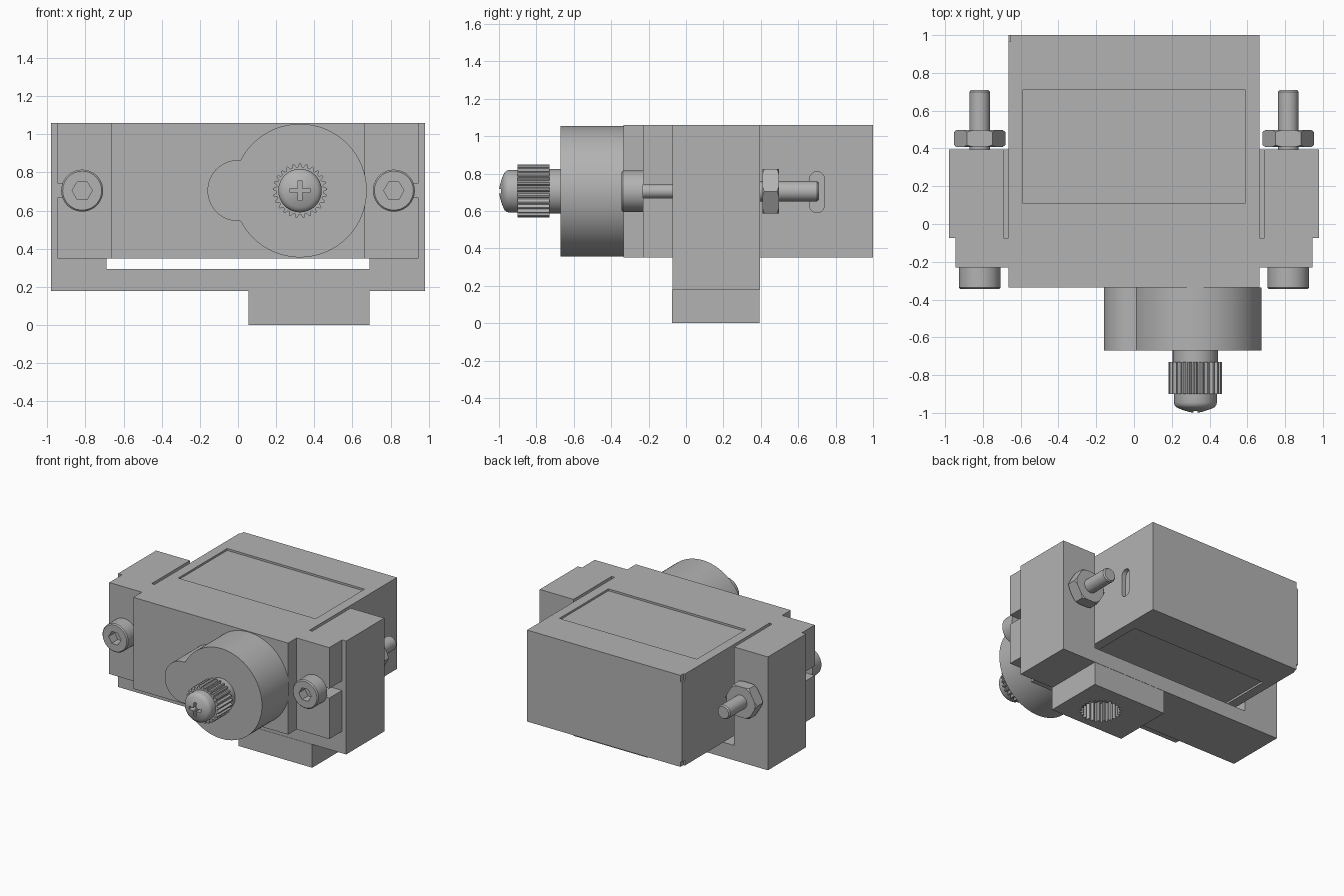
import bpy, bmesh
from math import sin, cos, pi, asin

old = bpy.data.objects.get("Cube")
if old:
    bpy.data.objects.remove(old, do_unlink=True)

GREY = (0.45, 0.45, 0.45, 1)
grey = bpy.data.materials.new("plain grey")
grey.use_nodes = True
grey.diffuse_color = GREY
for node in grey.node_tree.nodes:
    if node.type == "BSDF_PRINCIPLED":
        node.inputs["Base Color"].default_value = GREY

AXIS_Z = 0.705    # height of the shaft and the screws
SHAFT_X = 0.325
parts = []


def finish(name, bm):
    bmesh.ops.recalc_face_normals(bm, faces=bm.faces)
    mesh = bpy.data.meshes.new(name)
    bm.to_mesh(mesh)
    bm.free()
    mesh.materials.append(grey)
    obj = bpy.data.objects.new(name, mesh)
    bpy.context.collection.objects.link(obj)
    parts.append(obj)
    return obj


def loft(name, rings):
    """Skin equal-length loops of points and cap both ends."""
    bm = bmesh.new()
    loops = [[bm.verts.new(p) for p in ring] for ring in rings]
    for a, b in zip(loops, loops[1:]):
        for i in range(len(a)):
            j = (i + 1) % len(a)
            bm.faces.new((a[i], a[j], b[j], b[i]))
    bm.faces.new(loops[0])
    bm.faces.new(loops[-1])
    return finish(name, bm)


def prism(name, outline, lo, hi, axis="y"):
    place = {"x": lambda u, v, t: (t, u, v),
             "y": lambda u, v, t: (u, t, v),
             "z": lambda u, v, t: (u, v, t)}[axis]
    return loft(name, [[place(u, v, t) for u, v in outline] for t in (lo, hi)])


def box(name, x, y, z):
    return prism(name, [(x[0], y[0]), (x[1], y[0]), (x[1], y[1]), (x[0], y[1])], *z, "z")


def arc(cx, cy, r, start=0, end=2 * pi, n=48, closed=True):
    steps = n if closed else n - 1
    return [(cx + r * cos(start + (end - start) * i / steps),
             cy + r * sin(start + (end - start) * i / steps)) for i in range(n)]


def turned(name, x, profile, n=48):
    """Round part along y from (y, radius) pairs."""
    return loft(name, [[(u, y, v) for u, v in arc(x, AXIS_Z, r, n=n)] for y, r in profile])


def gear(cx, cy, r_out, r_in, teeth):
    pts = []
    for i in range(teeth * 4):
        r = r_out if i % 4 < 2 else r_in
        a = 2 * pi * (i + 0.5) / (teeth * 4)
        pts.append((cx + r * cos(a), cy + r * sin(a)))
    return pts


def boolean(obj, cutter, operation="DIFFERENCE"):
    mod = obj.modifiers.new("cut", "BOOLEAN")
    mod.operation, mod.object, mod.solver = operation, cutter, "EXACT"
    bpy.context.view_layer.update()
    graph = bpy.context.evaluated_depsgraph_get()
    mesh = bpy.data.meshes.new_from_object(obj.evaluated_get(graph))
    obj.modifiers.clear()
    obj.data = mesh
    parts.remove(cutter)
    bpy.data.objects.remove(cutter, do_unlink=True)


# Motor case with shallow label recesses, a cable slot and two corner nicks
case = box("motor_case", (-0.665, 0.665), (-0.335, 1), (0.35, 1.06))
for z in ((1.045, 1.1), (0.3, 0.365)):
    boolean(case, box("recess_cutter", (-0.59, 0.59), (0.11, 0.71), z))
slot = (arc(0.7, 0.77, 0.04, 0, pi, 12, False)
        + arc(0.7, 0.63, 0.04, pi, 2 * pi, 12, False))
boolean(case, prism("cable_slot_cutter", slot, 0.63, 0.7, "x"))
for z in ((1.01, 1.1), (0.3, 0.39)):
    boolean(case, box("nick_cutter", (-0.7, -0.653), (0.965, 1.1), z))

# Mounting bracket: U-shaped frame
frame = [(-0.98, 0.18), (0.98, 0.18), (0.98, 1.06), (0.69, 1.06),
         (0.69, 0.295), (-0.69, 0.295), (-0.69, 1.06), (-0.98, 1.06)]
prism("bracket_frame", frame, -0.073, 0.395)

# Boss below the bracket with a toothed socket
boss = box("bracket_boss", (0.055, 0.69), (-0.075, 0.393), (0, 0.18))
boolean(boss, prism("socket_cutter", gear(0.415, 0.13, 0.15, 0.13, 24), -0.1, 0.15, "z"))

# Mounting ears, screws and nuts on both sides
for side, s in (("right", -1), ("left", 1)):
    x = 0.817 * s
    ear = box(side + "_ear", sorted((0.66 * s, 0.945 * s)), (-0.23, -0.073), (0.35, 1.06))
    boolean(ear, box("ear_slot_cutter", sorted((x, s)), (-0.3, 0), (0.668, 0.742)))

    head = turned(side + "_screw_head", x, [(-0.345, 0.102), (-0.337, 0.11), (-0.23, 0.11)])
    boolean(head, prism("hex_cutter", arc(x, AXIS_Z, 0.053, n=6), -0.4, -0.27))
    turned(side + "_screw_shank", x, [(-0.25, 0.0375), (-0.073, 0.0375),
                                      (-0.073, 0.054), (0.7, 0.054), (0.71, 0.046)], 32)
    nut = prism(side + "_nut", arc(x, AXIS_Z, 0.136, n=6), 0.408, 0.497)
    boolean(nut, turned("nut_chamfer", x, [(0.4, 0.112), (0.42, 0.138),
                                           (0.485, 0.138), (0.505, 0.112)]), "INTERSECT")

# Gearbox housing: large round with a smaller lobe
a = pi - asin(0.16 / 0.35)
outline = (arc(SHAFT_X, AXIS_Z, 0.35, -a, a, 72, False)
           + arc(0, AXIS_Z, 0.16, pi / 2, 1.5 * pi, 32, False))
prism("gearbox_housing", outline, -0.67, -0.335)

# Output shaft, splined end and cross-head screw
turned("output_shaft", SHAFT_X, [(-0.74, 0.12), (-0.66, 0.12)])
prism("output_spline", gear(SHAFT_X, AXIS_Z, 0.142, 0.124, 25), -0.9, -0.73)
dome = [(-0.89, 0.114), (-0.945, 0.114)]
dome += [(-0.945 - 0.035 * sin(t), 0.07 + 0.044 * cos(t)) for t in (0.4, 0.8, 1.2)]
dome += [(-0.987, 0.06), (-0.995, 0.035), (-1, 0.01)]
screw = turned("shaft_screw", SHAFT_X, dome)
w, l = 0.011, 0.052
cross = [(w, w), (w, l), (-w, l), (-w, w), (-l, w), (-l, -w),
         (-w, -w), (-w, -l), (w, -l), (w, -w), (l, -w), (l, w)]
boolean(screw, prism("cross_cutter", [(SHAFT_X + u, AXIS_Z + v) for u, v in cross], -1.1, -0.94))

# Smooth round surfaces, keep hard edges
bpy.ops.object.select_all(action="DESELECT")
for obj in parts:
    obj.select_set(True)
bpy.context.view_layer.objects.active = case
bpy.ops.object.shade_smooth_by_angle(angle=0.5)
